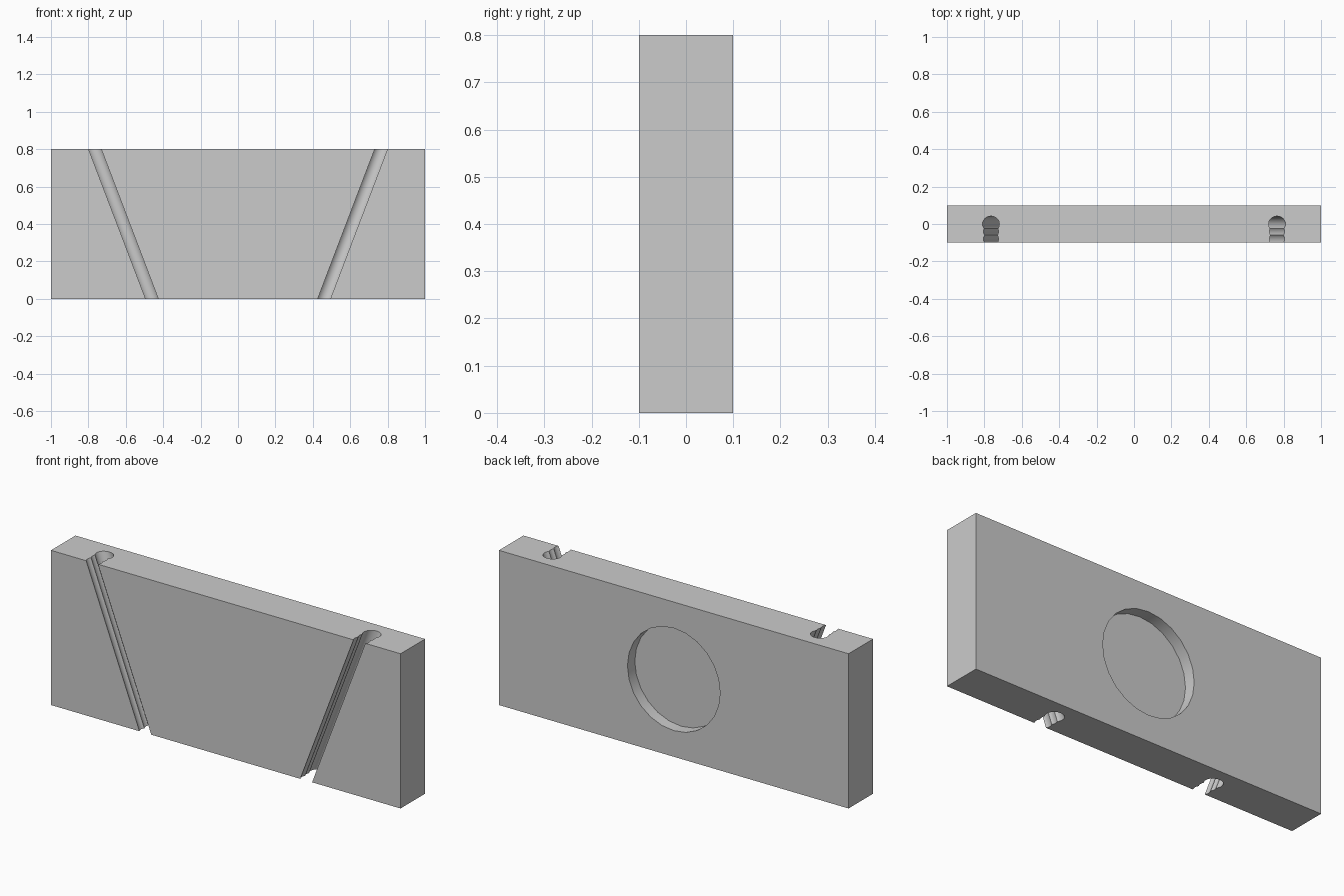
import bpy
import math
from mathutils import Vector

cube = bpy.data.objects.get("Cube")
if cube:
    bpy.data.objects.remove(cube, do_unlink=True)

LENGTH, DEPTH, HEIGHT = 2.0, 0.2, 0.8

grey = bpy.data.materials.new("plain grey")
grey.use_nodes = True
colour = (0.6, 0.6, 0.6, 1.0)
grey.diffuse_color = colour
grey.node_tree.nodes["Principled BSDF"].inputs["Base Color"].default_value = colour


def rod(name, start, end, radius, sides):
    """Cylinder running between two points."""
    start, end = Vector(start), Vector(end)
    axis = end - start
    bpy.ops.mesh.primitive_cylinder_add(
        vertices=sides, radius=radius, depth=axis.length,
        location=(start + end) / 2, rotation=axis.to_track_quat('Z', 'Y').to_euler())
    obj = bpy.context.object
    obj.name = name
    obj.data.materials.append(grey)
    return obj


def carve(body, cutter):
    """Subtract the cutter from the body, then discard it."""
    mod = body.modifiers.new(cutter.name, 'BOOLEAN')
    mod.operation, mod.solver, mod.object = 'DIFFERENCE', 'EXACT', cutter
    bpy.context.view_layer.objects.active = body
    bpy.ops.object.modifier_apply(modifier=mod.name)
    bpy.data.objects.remove(cutter, do_unlink=True)


# Slab
bpy.ops.mesh.primitive_cube_add(size=1, location=(0, 0, HEIGHT / 2))
block = bpy.context.object
block.name = "grooved_block"
block.scale = (LENGTH, DEPTH, HEIGHT)
bpy.ops.object.transform_apply(location=True, scale=True)
block.data.materials.append(grey)

# Slanted grooves: a round channel with two scalloped lobes open to the front
foot, head = 0.46, 0.765
lean = (head - foot) / HEIGHT
over = 0.1
for side in (-1, 1):
    for y, radius in ((0, 0.042), (-0.04, 0.0375), (-0.08, 0.0375)):
        carve(block, rod("groove_cutter",
                         (side * (foot - lean * over), y, -over),
                         (side * (head + lean * over), y, HEIGHT + over),
                         radius, 32))

# Shallow round pocket in the back
pocket_depth = 0.06
carve(block, rod("pocket_cutter", (0, DEPTH / 2 - pocket_depth, HEIGHT / 2),
                 (0, DEPTH / 2 + 0.1, HEIGHT / 2), 0.265, 24))

bpy.ops.object.select_all(action='DESELECT')
block.select_set(True)
bpy.context.view_layer.objects.active = block
bpy.ops.object.shade_smooth_by_angle(angle=math.radians(25))
